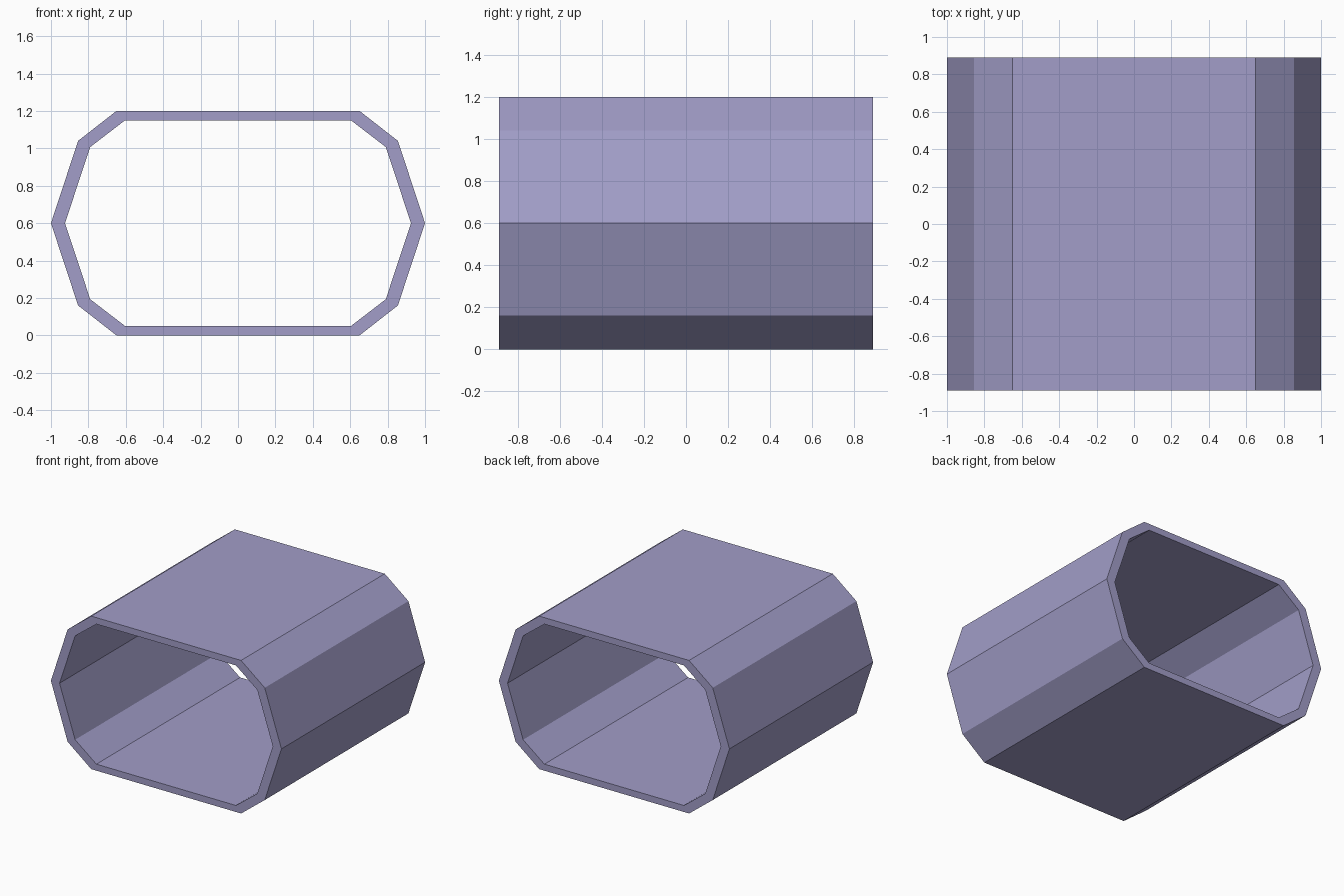
import bpy, bmesh

if "Cube" in bpy.data.objects:
    bpy.data.objects.remove(bpy.data.objects["Cube"])

HALF_LEN = 0.89
MID_Z = 0.6

# Upper right quarter of each ring as (x, height above the middle)
OUTER = [(1.0, 0.0), (0.855, 0.44), (0.65, 0.6)]
INNER = [(0.925, 0.0), (0.79, 0.407), (0.605, 0.549)]


def full_ring(quarter):
    """Mirror a quarter profile into a closed ten-sided loop."""
    side, shoulder, top = quarter
    right = [(shoulder[0], -shoulder[1]), side, shoulder, top]
    left = [(-x, z) for x, z in right]
    return right + [(-top[0], top[1])] + [left[2], left[1], left[0]] + \
        [(-top[0], -top[1]), (top[0], -top[1])]


bm = bmesh.new()


def add_loop(quarter, y):
    return [bm.verts.new((x, y, MID_Z + z)) for x, z in full_ring(quarter)]


# Loops run around the wall section: outer front, outer back, inner back, inner front
loops = [add_loop(OUTER, -HALF_LEN), add_loop(OUTER, HALF_LEN),
         add_loop(INNER, HALF_LEN), add_loop(INNER, -HALF_LEN)]
for a, b in zip(loops, loops[1:] + loops[:1]):
    for i in range(len(a)):
        j = (i + 1) % len(a)
        bm.faces.new((a[i], a[j], b[j], b[i]))
bmesh.ops.recalc_face_normals(bm, faces=bm.faces)

# Hollow ten-sided tunnel shell
mesh = bpy.data.meshes.new("tunnel_shell")
bm.to_mesh(mesh)
bm.free()
shell = bpy.data.objects.new("tunnel_shell", mesh)
bpy.context.collection.objects.link(shell)

# Muted violet colour
mat = bpy.data.materials.new("muted_violet")
mat.diffuse_color = (0.36, 0.34, 0.58, 1.0)
mat.use_nodes = True
mat.node_tree.nodes["Principled BSDF"].inputs["Base Color"].default_value = mat.diffuse_color
mesh.materials.append(mat)
